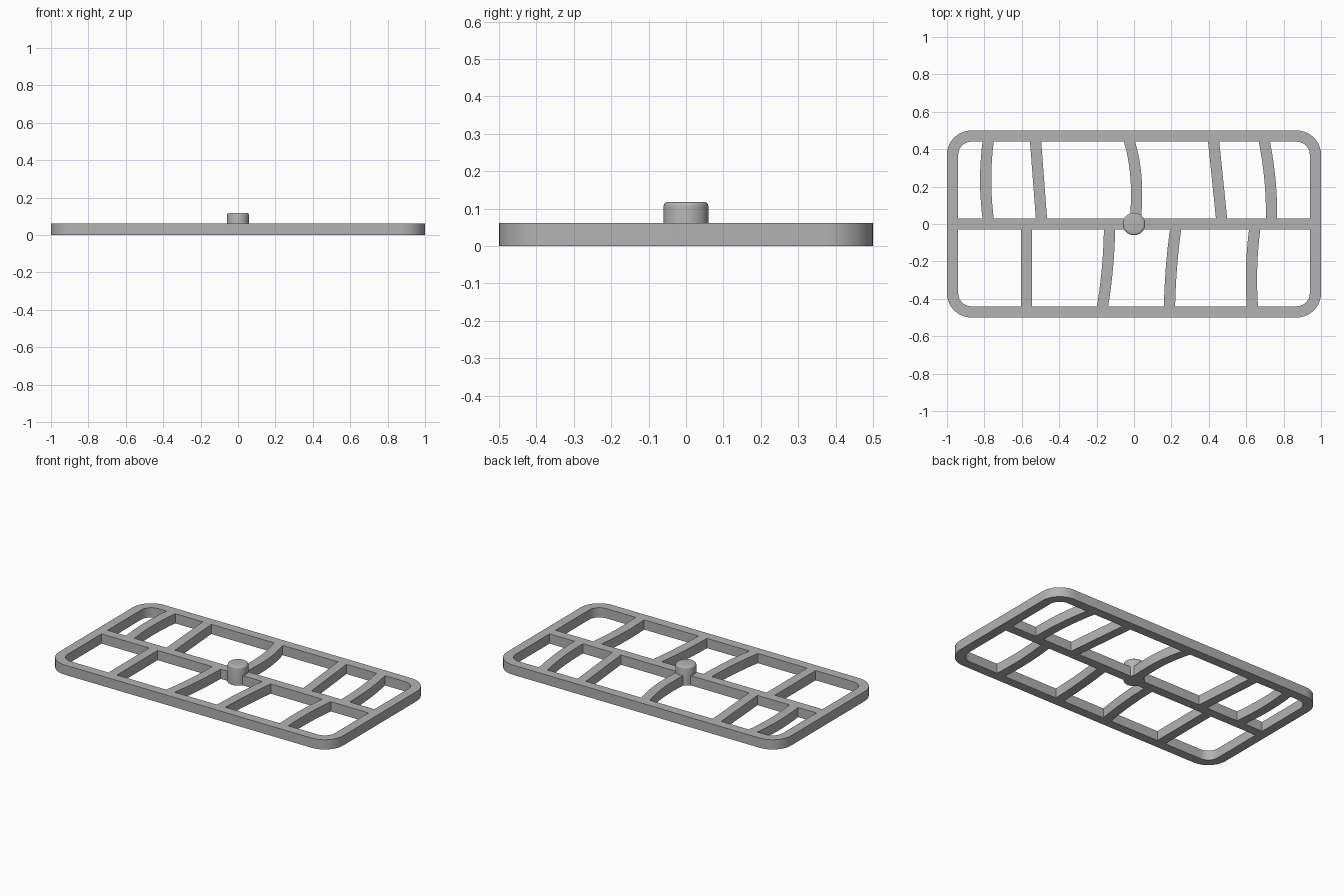
import bpy, bmesh, math

if "Cube" in bpy.data.objects:
    bpy.data.objects.remove(bpy.data.objects["Cube"])

H = 0.062       # tray thickness
W = 0.06        # bar width

grey = bpy.data.materials.new("plain grey")
grey.diffuse_color = (0.45, 0.45, 0.45, 1)
grey.use_nodes = True
grey.node_tree.nodes["Principled BSDF"].inputs["Base Color"].default_value = grey.diffuse_color


def finish(name, bm):
    bmesh.ops.recalc_face_normals(bm, faces=bm.faces)
    me = bpy.data.meshes.new(name)
    bm.to_mesh(me)
    bm.free()
    me.materials.append(grey)
    ob = bpy.data.objects.new(name, me)
    bpy.context.collection.objects.link(ob)
    bpy.ops.object.select_all(action='DESELECT')
    ob.select_set(True)
    bpy.context.view_layer.objects.active = ob
    bpy.ops.object.shade_smooth_by_angle(angle=math.radians(35))
    return ob


def rounded_rect(hx, hy, r, n=10):
    pts = []
    for k, (sx, sy) in enumerate(((1, 1), (-1, 1), (-1, -1), (1, -1))):
        for i in range(n + 1):
            a = math.pi / 2 * (k + i / n)
            pts.append((sx * (hx - r) + r * math.cos(a), sy * (hy - r) + r * math.sin(a)))
    return pts


def strip(name, left, right, closed=False):
    """Extruded flat band between two matching outlines."""
    bm = bmesh.new()
    rows = [[bm.verts.new((*p, z)) for p in side] for side in (left, right) for z in (0, H)]
    lb, lt, rb, rt = rows
    n = len(left)
    for i in range(n if closed else n - 1):
        j = (i + 1) % n
        for a, b in ((lb, lt), (lt, rt), (rt, rb), (rb, lb)):
            bm.faces.new((a[i], a[j], b[j], b[i]))
    if not closed:
        for i in (0, -1):
            bm.faces.new((lb[i], lt[i], rt[i], rb[i]))
    return finish(name, bm)


def rib(name, y0, y1, xs):
    """Bar whose centre line passes smoothly through evenly spaced x values."""
    m, steps = len(xs) - 1, 1 if len(xs) == 2 else 14

    def centre(t):
        total = 0
        for i, x in enumerate(xs):
            for j in range(m + 1):
                if j != i:
                    x *= (t * m - j) / (i - j)
            total += x
        return total

    line = [(centre(i / steps), y0 + (y1 - y0) * i / steps) for i in range(steps + 1)]
    strip(name, [(x - W / 2, y) for x, y in line], [(x + W / 2, y) for x, y in line])


# Rounded outer frame
strip("outer_frame", rounded_rect(1, 0.5, 0.13), rounded_rect(1 - W, 0.5 - W, 0.07), closed=True)

# Centre rail
e = 1 - W
strip("centre_rail", [(-e, -W / 2), (e, -W / 2)], [(-e, W / 2), (e, W / 2)])

# Ribs, listed from the rail outwards
back = [(-0.78, -0.793, -0.78), (-0.495, -0.526), (0.008, 0.014, 0.005, -0.024),
        (0.468, 0.426), (0.735, 0.727, 0.697)]
front = [(-0.575, -0.575), (-0.131, -0.142, -0.168), (0.222, 0.2, 0.19), (0.645, 0.629, 0.633)]
for i, xs in enumerate(back):
    rib(f"back_rib_{i + 1}", W / 2, 0.5 - W, xs)
for i, xs in enumerate(front):
    rib(f"front_rib_{i + 1}", -W / 2, -0.5 + W, xs)

# Centre knob with a softened top edge, turned from a profile
bm = bmesh.new()
profile = [(0.06, 0), (0.06, 0.106)]
profile += [(0.048 + 0.012 * math.cos(a), 0.106 + 0.012 * math.sin(a))
            for a in (math.pi / 8 * k for k in range(1, 5))]
N = 40
rings = [[bm.verts.new((r * math.cos(math.tau * i / N), r * math.sin(math.tau * i / N), z))
          for i in range(N)] for r, z in profile]
for a, b in zip(rings, rings[1:]):
    for i in range(N):
        j = (i + 1) % N
        bm.faces.new((a[i], a[j], b[j], b[i]))
bm.faces.new(rings[0])
bm.faces.new(rings[-1])
finish("centre_knob", bm)
